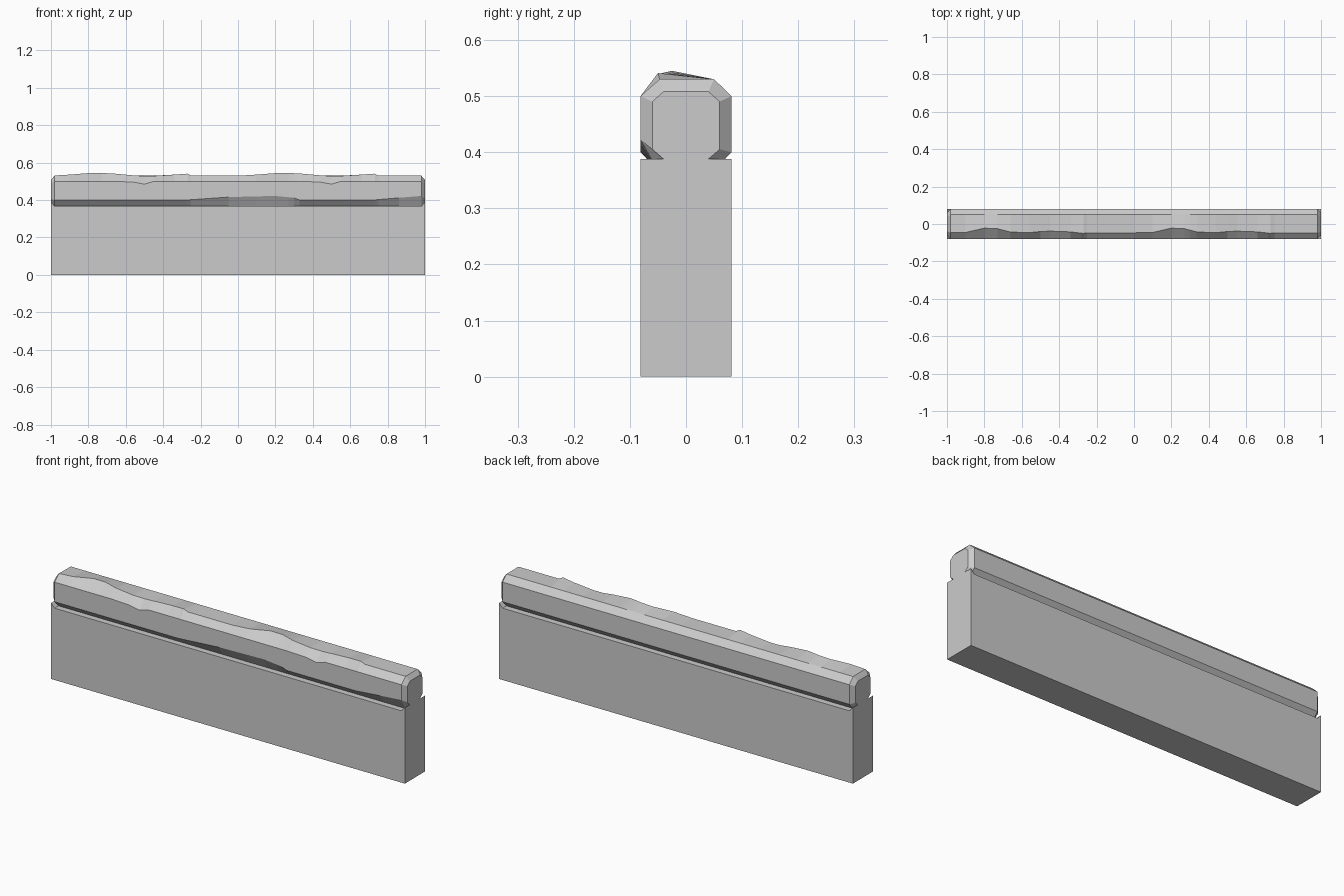
import bpy
import bmesh

if "Cube" in bpy.data.objects:
    bpy.data.objects.remove(bpy.data.objects["Cube"])

HALF_Y = 0.081


def finish(name, bm):
    bmesh.ops.recalc_face_normals(bm, faces=bm.faces[:])
    mesh = bpy.data.meshes.new(name)
    bm.to_mesh(mesh)
    bm.free()
    obj = bpy.data.objects.new(name, mesh)
    bpy.context.collection.objects.link(obj)
    return obj


def loft(name, rings):
    """Skin equal-length rings of points and close both ends."""
    bm = bmesh.new()
    loops = [[bm.verts.new(p) for p in ring] for ring in rings]
    n = len(loops[0])
    for a, b in zip(loops, loops[1:]):
        for i in range(n):
            j = (i + 1) % n
            bm.faces.new((a[i], a[j], b[j], b[i]))
    bm.faces.new(loops[0])
    bm.faces.new(loops[-1])
    return finish(name, bm)


def lerp(table, x):
    """Piecewise linear lookup of the values after each key."""
    for a, b in zip(table, table[1:]):
        if a[0] <= x <= b[0]:
            t = (x - a[0]) / (b[0] - a[0])
            return [p + (q - p) * t for p, q in zip(a[1:], b[1:])]
    return list(table[-1][1:])


# Wall body: top follows the bevelled underside of the coping
side = [(-1, 0), (1, 0), (1, 0.388), (0.98, 0.367), (-0.98, 0.367), (-1, 0.388)]
loft("wall_body", [[(x, y, z) for x, z in side] for y in (-HALF_Y, HALF_Y)])

# Worn front edge, repeated once per unit: position, ridge y, ridge z, shoulder z
wear = [(0.0, -0.047, 0.53, 0.50), (0.10, -0.045, 0.536, 0.50),
        (0.20, -0.022, 0.544, 0.50), (0.27, -0.025, 0.545, 0.50),
        (0.34, -0.043, 0.541, 0.50), (0.44, -0.046, 0.532, 0.496),
        (0.50, -0.040, 0.528, 0.485), (0.55, -0.038, 0.529, 0.50),
        (0.66, -0.042, 0.536, 0.50), (0.73, -0.050, 0.541, 0.50),
        (0.75, -0.047, 0.53, 0.50), (1.0, -0.047, 0.53, 0.50)]
# Chips in the lower front edge
chips = [(-1, 0), (-0.28, 0), (-0.05, 0.016), (0.2, 0.022), (0.30, 0.012),
         (0.33, 0), (0.72, 0), (0.86, 0.012), (0.98, 0.022)]


def section(x):
    ry, rz, sz = lerp(wear, (x + 1) % 1.0)
    rise, = lerp(chips, x)
    pts = [(-0.05, 0.367), (0.05, 0.367), (HALF_Y, 0.40), (HALF_Y, 0.50),
           (0.05, 0.53), (ry, rz), (-HALF_Y, sz), (-HALF_Y, 0.40 + rise)]
    return [(x, y, z) for y, z in pts]


def end_section(x):
    pts = [(-0.04, 0.388), (0.04, 0.388), (0.06, 0.405), (0.06, 0.49),
           (0.04, 0.508), (-0.04, 0.508), (-0.06, 0.49), (-0.06, 0.405)]
    return [(x, y, z) for y, z in pts]


# Coping stone: chamfered bar with inset ends and worn front edges
stations = {-0.98, 0.98}
for start in (-1, 0):
    stations |= {round(start + w[0], 3) for w in wear}
stations |= {c[0] for c in chips}
stations = sorted(x for x in stations if abs(x) <= 0.98)
loft("coping_stone",
     [end_section(-1)] + [section(x) for x in stations] + [end_section(1)])
